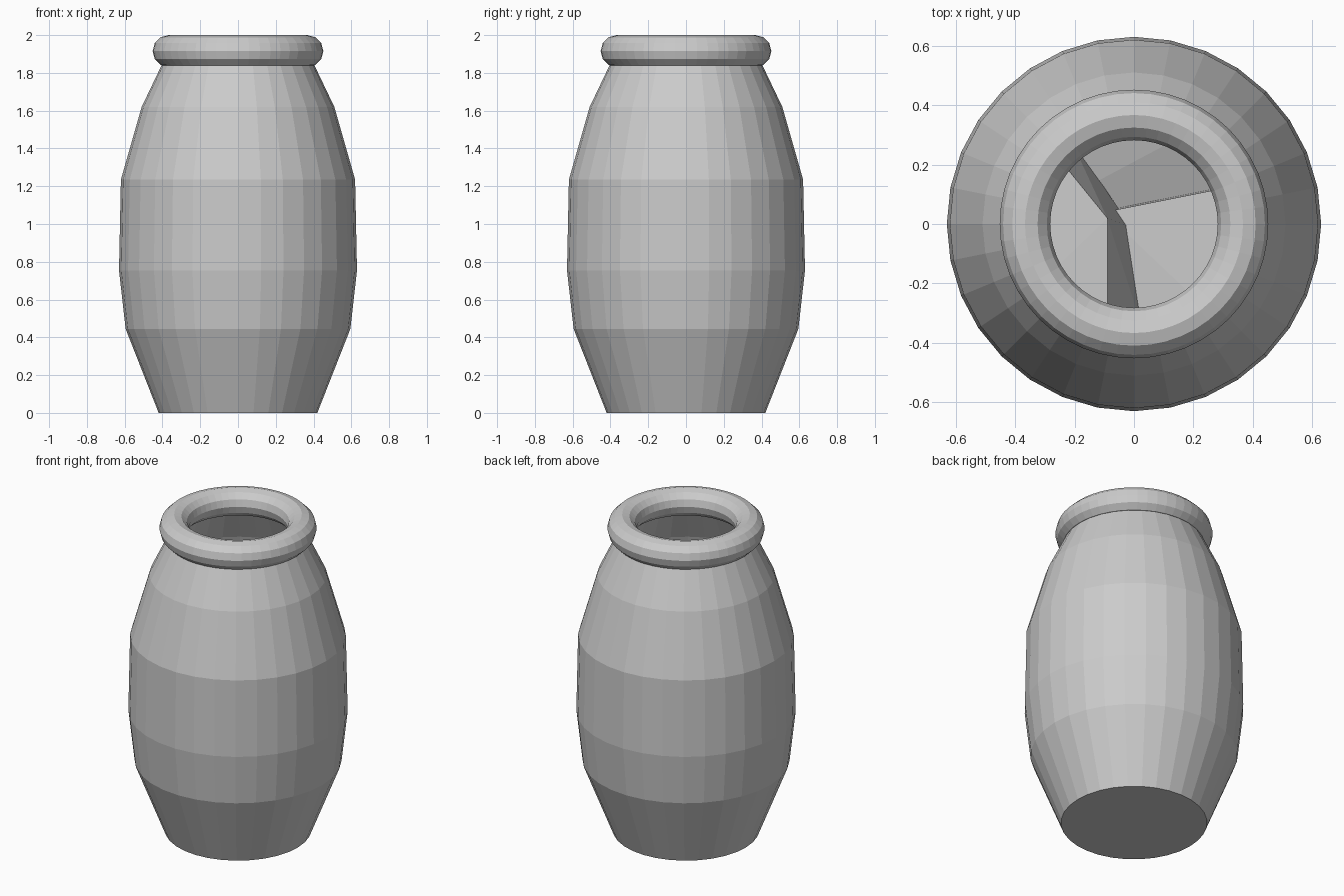
import bpy, bmesh, math

cube = bpy.data.objects.get("Cube")
if cube:
    bpy.data.objects.remove(cube)

grey = bpy.data.materials.new("plain grey")
grey.use_nodes = True
grey.diffuse_color = (0.6, 0.6, 0.6, 1)
grey.node_tree.nodes["Principled BSDF"].inputs["Base Color"].default_value = (0.6, 0.6, 0.6, 1)


def finish(name, bm):
    bmesh.ops.recalc_face_normals(bm, faces=bm.faces)
    mesh = bpy.data.meshes.new(name)
    bm.to_mesh(mesh)
    bm.free()
    mesh.materials.append(grey)
    obj = bpy.data.objects.new(name, mesh)
    bpy.context.collection.objects.link(obj)
    return obj


def lathe(name, profile, sides, closed=False):
    """Turn a (radius, height) profile around the z axis."""
    bm = bmesh.new()
    rings = [[bm.verts.new((r * math.cos(math.tau * i / sides),
                            r * math.sin(math.tau * i / sides), z))
              for i in range(sides)] for r, z in profile]
    pairs = list(zip(rings, rings[1:]))
    if closed:
        pairs.append((rings[-1], rings[0]))
    for low, high in pairs:
        for i in range(sides):
            j = (i + 1) % sides
            bm.faces.new((low[i], low[j], high[j], high[i]))
    if not closed:
        bm.faces.new(rings[0][::-1])  # flat base, open mouth
    return finish(name, bm)


def stone(name, top, foot, base):
    """Convex chunk: top corners in 3D, wider foot outline at a base height."""
    bm = bmesh.new()
    for p in top:
        bm.verts.new(p)
    for x, y in foot:
        bm.verts.new((x, y, base))
    bmesh.ops.convex_hull(bm, input=bm.verts)
    return finish(name, bm)


# Faceted barrel-shaped body
lathe("jar_body", [(0.42, 0), (0.595, 0.445), (0.63, 0.755),
                   (0.62, 1.235), (0.51, 1.62), (0.40, 1.85)], 32)

# Rolled rim
rim = [(0.367 + 0.085 * math.cos(math.tau * k / 12),
        1.915 + 0.085 * math.sin(math.tau * k / 12)) for k in range(12)]
lathe("jar_rim", rim, 48, closed=True)

# Chunky contents seen through the mouth
stone("left_stone",
      [(-0.09, -0.40, 1.70), (-0.09, 0.02, 1.68), (-0.22, 0.18, 1.68),
       (-0.40, 0.12, 1.70), (-0.36, -0.24, 1.72)],
      [(0.05, -0.42), (-0.01, -0.01), (-0.06, 0.06), (-0.22, 0.30),
       (-0.50, 0.14), (-0.42, -0.30)], 1.35)
stone("right_stone",
      [(-0.06, -0.40, 1.40), (0.30, -0.34, 1.44), (0.47, 0.0, 1.45),
       (0.40, 0.14, 1.45), (-0.10, 0.04, 1.42)],
      [(-0.10, -0.48), (0.34, -0.40), (0.50, 0.0), (0.42, 0.16), (-0.12, 0.05)], 1.05)
stone("back_stone",
      [(-0.30, 0.05, 1.32), (0.40, 0.05, 1.32), (0.32, 0.38, 1.45),
       (-0.12, 0.46, 1.45), (-0.36, 0.30, 1.32)],
      [(-0.34, 0.0), (0.45, 0.0), (0.36, 0.40), (-0.14, 0.50), (-0.40, 0.30)], 1.0)
